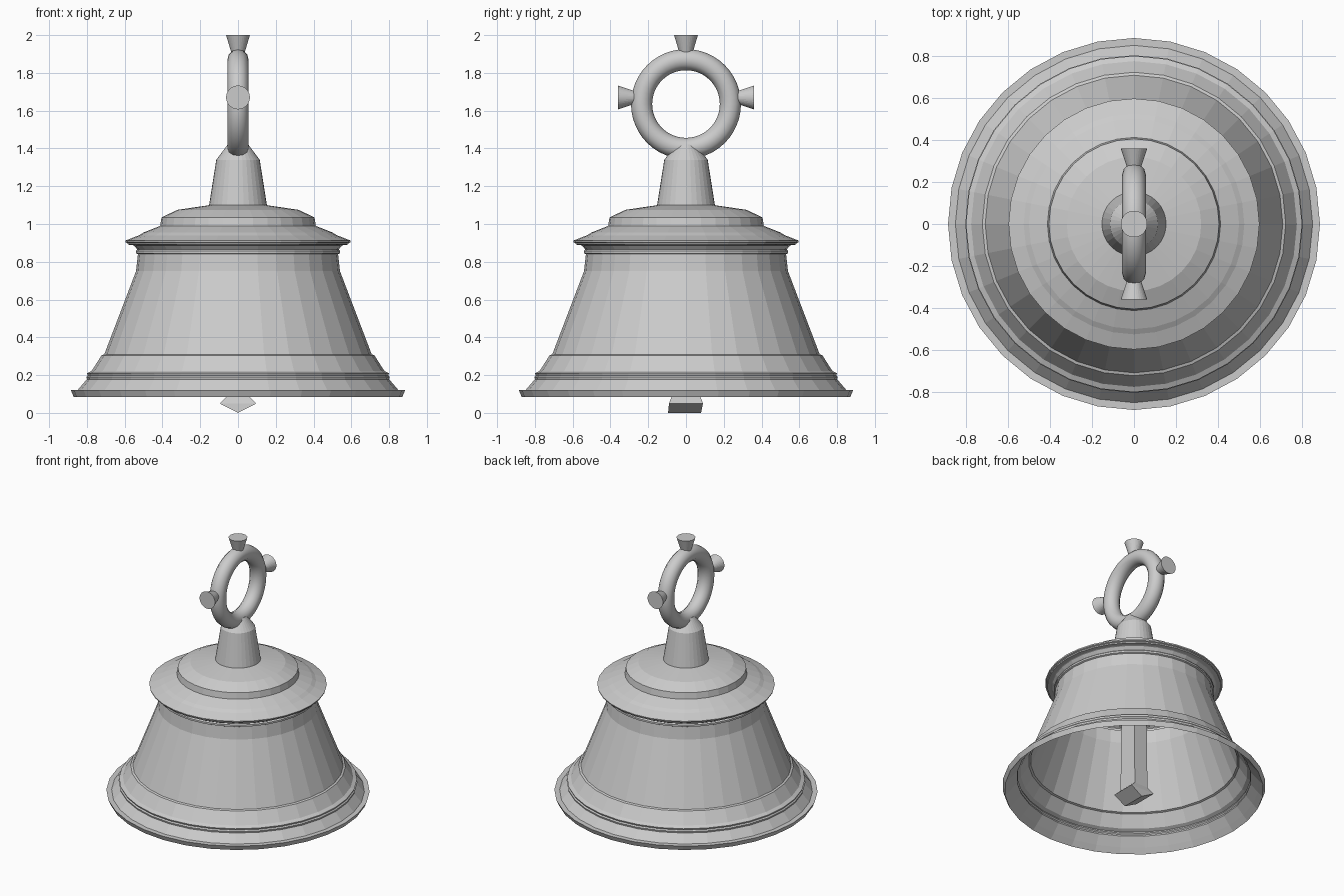
import bpy, bmesh, math
from mathutils import Matrix, Vector

if "Cube" in bpy.data.objects:
    bpy.data.objects.remove(bpy.data.objects["Cube"])


def finish(name, bm, recalc=True):
    if recalc:
        bmesh.ops.recalc_face_normals(bm, faces=bm.faces)
    me = bpy.data.meshes.new(name)
    bm.to_mesh(me)
    bm.free()
    ob = bpy.data.objects.new(name, me)
    bpy.context.collection.objects.link(ob)
    return ob


def lathe(name, profile, sides=32):
    """Revolve a closed (r, z) profile around z; r = 0 points collapse on the axis."""
    bm = bmesh.new()
    verts = [bm.verts.new((r, 0, z)) for r, z in profile]
    edges = [bm.edges.new(p) for p in zip(verts, verts[1:])]
    bmesh.ops.spin(bm, geom=verts + edges, cent=(0, 0, 0), axis=(0, 0, 1),
                   angle=2 * math.pi, steps=sides, use_duplicate=False)
    bmesh.ops.remove_doubles(bm, verts=bm.verts, dist=0.0005)
    return finish(name, bm)


# Bell wall: stepped outer profile, then the same line offset for the inside
outer = [(0.87, 0.085), (0.885, 0.12), (0.85, 0.12), (0.80, 0.178), (0.803, 0.19),
         (0.795, 0.198), (0.80, 0.21), (0.775, 0.222), (0.722, 0.305), (0.708, 0.31),
         (0.54, 0.75), (0.53, 0.84), (0.54, 0.845), (0.54, 0.858), (0.533, 0.865),
         (0.55, 0.885), (0.595, 0.903), (0.597, 0.912), (0.525, 0.94), (0.50, 0.955),
         (0.412, 0.99), (0.405, 1.035), (0.32, 1.075), (0.15, 1.10), (0, 1.10)]
inner = [(max(r - 0.012, 0), z - 0.012 if z > 0.9 else z) for r, z in outer[2:]]
lathe("bell_body", [(0, 1.10)] + outer[-2::-1] + inner)

# Tapered stem on the crown
lathe("stem", [(0, 1.09), (0.153, 1.09), (0.153, 1.10), (0.115, 1.34),
               (0.055, 1.42), (0, 1.42)])

# Hanging ring, standing in the y-z plane
RING_Z, MAJOR, MINOR = 1.635, 0.235, 0.056
bpy.ops.mesh.primitive_torus_add(major_radius=MAJOR, minor_radius=MINOR,
                                 major_segments=48, minor_segments=12,
                                 location=(0, 0, RING_Z), rotation=(0, math.pi / 2, 0))
bpy.context.object.name = "hanging_ring"
bpy.ops.object.shade_smooth_by_angle(angle=math.radians(35))


# Flared studs around the ring
def stud(name, start, end):
    start, end = Vector(start), Vector(end)
    d = end - start
    bm = bmesh.new()
    rot = d.to_track_quat('Z', 'Y').to_matrix().to_4x4()
    bmesh.ops.create_cone(bm, cap_ends=True, segments=32, radius1=0.033, radius2=0.063,
                          depth=d.length, matrix=Matrix.Translation((start + end) / 2) @ rot)
    finish(name, bm)


stud("stud_top", (0, 0, 1.90), (0, 0, 2.0))
for label, s in (("front", -1), ("back", 1)):
    stud("stud_" + label, (0, s * 0.27, 1.67), (0, s * 0.36, 1.67))

# Clapper: square rod flaring to a block with a V-shaped underside
bm = bmesh.new()
rings = []
for hx, hy, z in ((0.055, 0.06, 1.08), (0.055, 0.075, 0.09), (0.097, 0.09, 0.05)):
    rings.append([bm.verts.new(c) for c in
                  ((-hx, -hy, z), (hx, -hy, z), (hx, hy, z), (-hx, hy, z))])
bm.faces.new(rings[0])
for a, b in zip(rings, rings[1:]):
    for i in range(4):
        j = (i + 1) % 4
        bm.faces.new((a[i], a[j], b[j], b[i]))
k0, k1 = bm.verts.new((0, -0.095, 0.0)), bm.verts.new((0, 0.08, 0.0))
c = rings[-1]
for f in ((c[0], c[1], k0), (c[2], c[3], k1), (c[1], c[2], k1, k0), (c[3], c[0], k0, k1)):
    bm.faces.new(f)
finish("clapper", bm)
